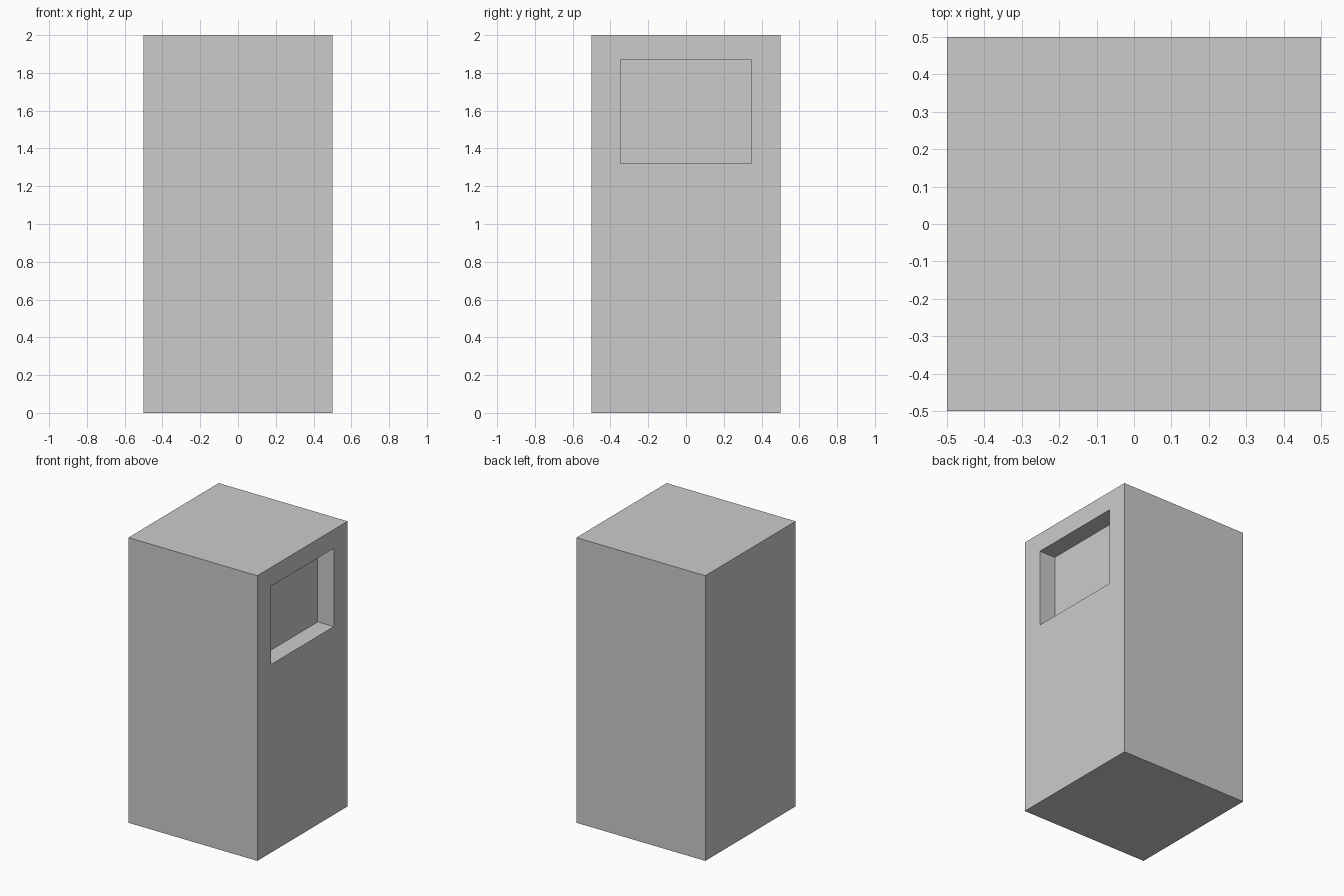
import bpy, bmesh
from mathutils import Matrix, Vector

if "Cube" in bpy.data.objects:
    bpy.data.objects.remove(bpy.data.objects["Cube"])

WIDTH, HEIGHT = 1.0, 2.0
HALF_Y, Z_LOW, Z_HIGH, DEPTH = 0.348, 1.319, 1.868, 0.125

bm = bmesh.new()

# Tall cabinet block standing on the ground
bmesh.ops.create_cube(bm, size=1, matrix=Matrix.Translation((0, 0, HEIGHT / 2))
                      @ Matrix.Diagonal((WIDTH, WIDTH, HEIGHT, 1)))

# Window outline inset on the right side
side = max(bm.faces, key=lambda f: f.calc_center_median().x)
bmesh.ops.inset_individual(bm, faces=[side], thickness=0.1)
for v in side.verts:
    v.co.y = HALF_Y if v.co.y > 0 else -HALF_Y
    v.co.z = Z_HIGH if v.co.z > HEIGHT / 2 else Z_LOW

# Recess pushed in from the outline
recess = bmesh.ops.extrude_discrete_faces(bm, faces=[side])["faces"][0]
bmesh.ops.translate(bm, verts=recess.verts, vec=Vector((-DEPTH, 0, 0)))
bmesh.ops.remove_doubles(bm, verts=bm.verts, dist=1e-5)
bmesh.ops.recalc_face_normals(bm, faces=bm.faces)

mesh = bpy.data.meshes.new("cabinet")
bm.to_mesh(mesh)
bm.free()
bpy.context.collection.objects.link(bpy.data.objects.new("cabinet", mesh))
